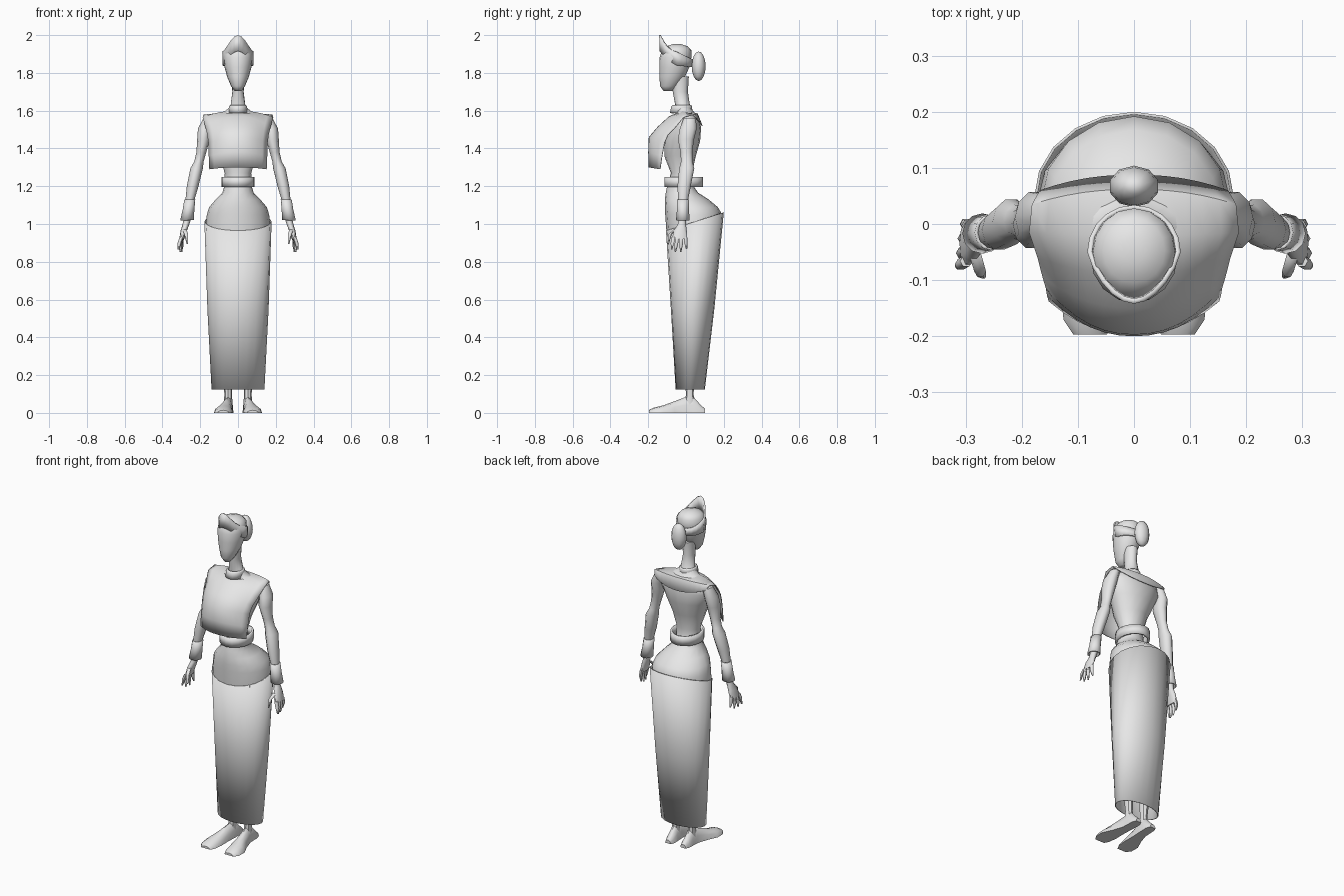
import bpy, bmesh, math
from mathutils import Vector

mat = bpy.data.materials.new("plain_grey")
mat.diffuse_color = (0.8, 0.8, 0.8, 1)


def finish(name, bm, mirror=False, thick=0.0, angle=40):
    bmesh.ops.recalc_face_normals(bm, faces=bm.faces)
    me = bpy.data.meshes.new(name)
    bm.to_mesh(me)
    bm.free()
    me.materials.append(mat)
    ob = bpy.data.objects.new(name, me)
    bpy.context.collection.objects.link(ob)
    bpy.ops.object.select_all(action='DESELECT')
    ob.select_set(True)
    bpy.context.view_layer.objects.active = ob
    bpy.ops.object.shade_smooth_by_angle(angle=math.radians(angle))
    if thick:
        m = ob.modifiers.new("thickness", 'SOLIDIFY')
        m.thickness, m.offset = thick, -1
    if mirror:
        ob.modifiers.new("mirror", 'MIRROR').use_clip = False
    return ob


def skin(bm, rings, caps=True, closed=True):
    """Join rows of points into one surface."""
    rows = [[bm.verts.new(p) for p in r] for r in rings]
    n = len(rows[0])
    for a, b in zip(rows, rows[1:]):
        for i in range(n if closed else n - 1):
            j = (i + 1) % n
            bm.faces.new((a[i], a[j], b[j], b[i]))
    if caps:
        bm.faces.new(rows[0])
        bm.faces.new(rows[-1])


def ellipse(c, u, v, n):
    c, u, v = Vector(c), Vector(u), Vector(v)
    return [c + u * math.cos(t) + v * math.sin(t)
            for t in (2 * math.pi * i / n for i in range(n))]


def body(rows, n=16):
    """Rows of height, half width, front y, back y."""
    return [ellipse((0, (f + b) / 2, z), (w, 0, 0), (0, (b - f) / 2, 0), n)
            for z, w, f, b in rows]


def limb(rows, n=8):
    """Rows of x, y, z, x radius, y radius."""
    return [ellipse((x, y, z), (rx, 0, 0), (0, ry, 0), n) for x, y, z, rx, ry in rows]


def loft(name, rings, mirror=False, thick=0.0, caps=True, angle=40):
    bm = bmesh.new()
    skin(bm, rings, caps)
    return finish(name, bm, mirror, thick, angle)


# Torso, neck and hips
loft("torso", body([
    (0.92, .168, -.10, .17), (0.98, .172, -.105, .185), (1.05, .165, -.11, .192),
    (1.09, .152, -.112, .168), (1.13, .118, -.112, .12), (1.165, .083, -.107, .065),
    (1.20, .073, -.10, .04), (1.27, .07, -.08, .032), (1.36, .098, -.115, .052),
    (1.44, .132, -.115, .075), (1.51, .16, -.09, .08), (1.56, .15, -.065, .07),
    (1.59, .08, -.055, .045), (1.62, .04, -.055, .022), (1.70, .03, -.07, .01),
    (1.78, .035, -.075, .015)]), angle=60)

# Head
loft("head", body([
    (1.703, .017, -.118, -.075), (1.73, .037, -.138, -.045), (1.78, .058, -.14, -.005),
    (1.83, .071, -.141, .018), (1.88, .078, -.14, .028), (1.92, .073, -.127, .028),
    (1.94, .055, -.105, .01), (1.952, .02, -.07, -.025)]), angle=60)

# Pointed headband: taller and drawn to a point at the front
low, high = [], []
for i in range(20):
    t = 2 * math.pi * i / 20
    s, f = math.sin(t), max(0, -math.sin(t))
    x = .081 * math.cos(t) * (1 - .25 * f)
    y = -.05 + (.09 if s < 0 else .084) * s
    low.append((x, y, 1.84 + .075 * f ** 1.3 - .01 * max(0, s)))
    high.append((x * 1.03, y - .002 * f, 1.912 + .088 * f ** 2 - .04 * max(0, s)))
loft("headband", [low, high], thick=.009, caps=False)

# Hair bun
bm = bmesh.new()
bmesh.ops.create_uvsphere(bm, u_segments=10, v_segments=8, radius=1)
bmesh.ops.scale(bm, vec=(.045, .037, .078), verts=bm.verts)
bmesh.ops.translate(bm, vec=(0, .067, 1.835), verts=bm.verts)
finish("hair_bun", bm, angle=60)

# Collar and belt rings
loft("collar", body([(1.588, .052, -.085, .035), (1.622, .048, -.078, .032),
                     (1.63, .042, -.07, .027)]), thick=.01, caps=False)
loft("belt", body([(1.195, .088, -.115, .09), (1.25, .088, -.115, .09)]),
     thick=.012, caps=False)

# Shawl: rows from the back edge over the shoulders and down the front
# (centre y, centre z, side y, side z, half width)
bm = bmesh.new()
rows = []
for yc, zc, ys, zs, w in [
        (.088, 1.52, .06, 1.555, .168), (.062, 1.585, .035, 1.58, .182),
        (-.02, 1.60, -.015, 1.565, .187), (-.09, 1.57, -.06, 1.51, .172),
        (-.15, 1.515, -.095, 1.475, .163), (-.197, 1.46, -.115, 1.43, .157),
        (-.20, 1.38, -.128, 1.36, .155), (-.198, 1.30, -.138, 1.29, .152)]:
    row = []
    for i in range(13):
        u = i / 6 - 1
        k = abs(u) ** 2.2
        row.append((u * w, yc + (ys - yc) * k, zc + (zs - zc) * k))
    rows.append(row)
skin(bm, rows, caps=False, closed=False)
finish("shawl", bm, thick=.004, angle=50)

# Long skirt with a slanted top edge, open at the hem
rings = body([(0.125, .14, -.055, .10), (0.55, .162, -.08, .15), (0.97, .178, -.106, .2)], 20)
for p in rings[2]:
    p.z = .965 + (p.y + .106) * .31
loft("skirt", rings, thick=.005, caps=False)

# Legs and feet
loft("leg", limb([(.052, .02, .03, .024, .03), (.052, .02, .10, .02, .02),
                  (.055, .02, .20, .026, .028), (.07, .03, .55, .04, .05)]), mirror=True)
foot = []
for y, x, w, h in [(.10, .05, .018, .022), (.075, .05, .027, .045), (.04, .051, .027, .085),
                   (0, .053, .027, .085), (-.06, .064, .036, .062), (-.12, .077, .05, .04),
                   (-.17, .08, .046, .028), (-.197, .078, .03, .014)]:
    ring = ellipse((x, y, .0), (w, 0, 0), (0, 0, h), 12)
    for p in ring:
        p.z = max(p.z, -.0) if p.z > 0 else 0.0005 * (1 + p.z)
    foot.append(ring)
loft("foot", foot, mirror=True)

# Arms with palms
loft("arm", limb([
    (.155, .02, 1.56, .028, .034), (.177, .012, 1.505, .035, .047),
    (.182, 0, 1.45, .034, .045), (.194, .002, 1.38, .026, .033),
    (.207, .004, 1.33, .025, .032), (.219, .004, 1.295, .033, .042),
    (.24, -.01, 1.20, .031, .037), (.254, -.015, 1.13, .024, .028),
    (.27, -.02, 1.02, .019, .021), (.275, -.022, 1.0, .018, .022),
    (.287, -.03, .965, .017, .036), (.298, -.035, .92, .013, .042)], 10),
    mirror=True, angle=60)

# Flared bracelets
loft("bracelet", limb([(.255, -.015, 1.13, .029, .032), (.262, -.016, 1.075, .031, .032),
                       (.27, -.017, 1.02, .036, .036)], 12),
     mirror=True, thick=.006, caps=False)

# Fingers and thumb: (base, knuckle, tip)
digits = [
    ((.299, -.066, .93), (.309, -.072, .90), (.315, -.076, .865)),
    ((.299, -.046, .925), (.307, -.052, .89), (.305, -.056, .853)),
    ((.298, -.025, .925), (.304, -.026, .89), (.299, -.028, .853)),
    ((.296, -.003, .93), (.300, 0, .90), (.294, .003, .868)),
    ((.283, -.055, .97), (.274, -.085, .945), (.268, -.094, .895))]
bm = bmesh.new()
for pts in digits:
    skin(bm, limb([(*p, r, r) for p, r in zip(pts, (.011, .0105, .004))], 6))
finish("fingers", bm, mirror=True, angle=60)
